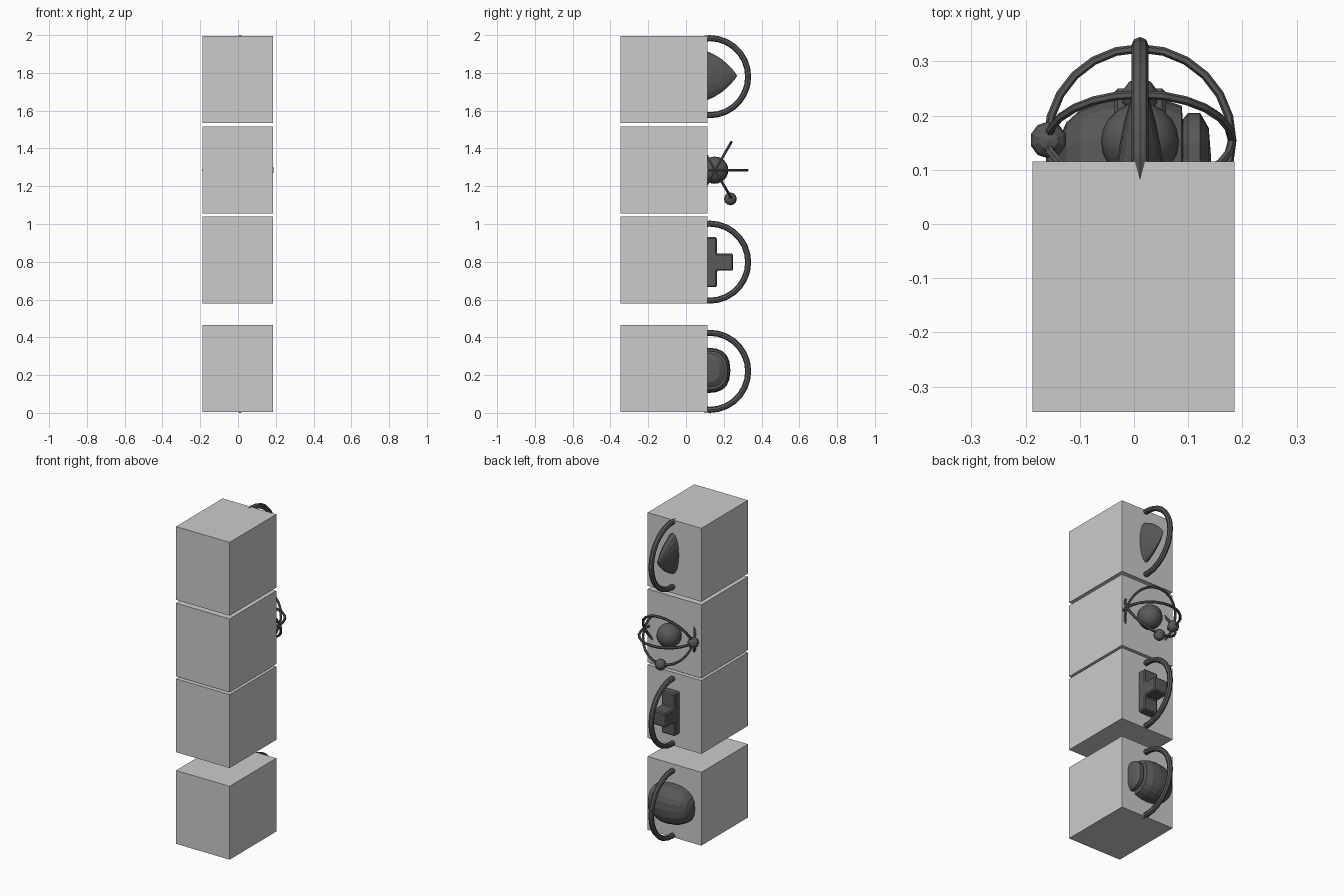
import bpy, bmesh
from math import pi, cos, sin, radians, copysign

if "Cube" in bpy.data.objects:
    bpy.data.objects.remove(bpy.data.objects["Cube"])

dark = bpy.data.materials.new("dark_grey")
dark.diffuse_color = (0.1, 0.1, 0.1, 1)
dark.use_nodes = True
dark.node_tree.nodes["Principled BSDF"].inputs["Base Color"].default_value = dark.diffuse_color
CX = 0.011  # badges sit on this x


def finish(name, bm, mat=dark):
    bmesh.ops.recalc_face_normals(bm, faces=bm.faces)
    me = bpy.data.meshes.new(name)
    bm.to_mesh(me)
    bm.free()
    ob = bpy.data.objects.new(name, me)
    bpy.context.collection.objects.link(ob)
    if mat:
        me.materials.append(mat)
    return ob


def box(name, x, y, z, mat=None):
    bm = bmesh.new()
    bmesh.ops.create_cube(bm, size=1)
    for v in bm.verts:
        v.co = [(a + b) / 2 + c * (b - a) for c, (a, b) in zip(v.co, (x, y, z))]
    return finish(name, bm, mat)


def ring(name, loc, rot, R, r, seg, sides):
    bpy.ops.mesh.primitive_torus_add(location=loc, rotation=rot, major_radius=R, minor_radius=r,
                                     major_segments=seg, minor_segments=sides)
    ob = bpy.context.object
    ob.name = name
    ob.data.materials.append(dark)


def ball(name, loc, r, seg, rings):
    bpy.ops.mesh.primitive_uv_sphere_add(location=loc, radius=r, segments=seg, ring_count=rings)
    ob = bpy.context.object
    ob.name = name
    ob.data.materials.append(dark)
    return ob


def loft(name, sections):
    # skin closed loops of equal length; cap both ends
    bm = bmesh.new()
    loops = [[bm.verts.new(p) for p in s] for s in sections]
    n = len(loops[0])
    for a, b in zip(loops, loops[1:]):
        for i in range(n):
            j = (i + 1) % n
            bm.faces.new((a[i], a[j], b[j], b[i]))
    bm.faces.new(loops[0])
    bm.faces.new(loops[-1])
    return finish(name, bm)


# four stacked blocks
for i, z in enumerate((0.005, 0.58, 1.055, 1.535)):
    box(f"block_{i + 1}", (-0.187, 0.185), (-0.347, 0.115), (z, z + 0.46))

# upright hoops, half sunk in the back of three blocks
for i, z in enumerate((0.22, 0.798, 1.78)):
    ring(f"hoop_{i + 1}", (CX, 0.125, z), (0, pi / 2, 0), 0.204, 0.016, 28, 8)

# bottom badge: squarish barrel turned around x with a grooved end cap
def rounded_square(x, r, n=20, e=0.8):
    pts = []
    for k in range(n):
        c, s = cos(2 * pi * k / n), sin(2 * pi * k / n)
        pts.append((x, 0.115 + r * copysign(abs(c) ** e, c), 0.225 + r * copysign(abs(s) ** e, s)))
    return pts


barrel = [(-0.142, 0.01), (-0.139, 0.04), (-0.125, 0.072), (-0.1, 0.095), (-0.055, 0.114), (0, 0.12),
          (0.05, 0.116), (0.088, 0.103), (0.09, 0.078), (0.1, 0.09), (0.122, 0.09), (0.138, 0.062), (0.142, 0.01)]
loft("barrel_badge", [rounded_square(x, r) for x, r in barrel])

# plus badge
bm = bmesh.new()
w, l = 0.045, 0.132
outline = [(w, w), (w, l), (-w, l), (-w, w), (-l, w), (-l, -w), (-w, -w), (-w, -l), (w, -l), (w, -w), (l, -w), (l, w)]
face = bm.faces.new([bm.verts.new((CX - 0.048, 0.118 + a, 0.798 + b)) for a, b in outline])
ext = bmesh.ops.extrude_face_region(bm, geom=[face])
for v in ext["geom"]:
    if isinstance(v, bmesh.types.BMVert):
        v.co.x += 0.096
plus = finish("plus_badge", bm)
bev = plus.modifiers.new("bevel", "BEVEL")
bev.width, bev.segments = 0.007, 1

# atom badge: core, three orbits, two small balls
AZ = 1.285
core = ball("atom_core", (CX, 0.152, AZ), 0.072, 20, 12)
for a in (0, 60, -60):
    ring(f"orbit_{a}", (CX, 0.154, AZ), (radians(a), 0, 0), 0.17, 0.008, 24, 6)
ball("orbit_ball_side", (-0.158, 0.155, AZ), 0.034, 10, 6)
ball("orbit_ball_low", (CX, 0.235, AZ - 0.152), 0.034, 10, 6)

# pointed drop badge, tip towards the back, flattened in x
drop = [(0.03, 0.06), (0.07, 0.115), (0.115, 0.128), (0.15, 0.112), (0.19, 0.087),
        (0.23, 0.052), (0.255, 0.023), (0.27, 0.002)]
loft("drop_badge", [[(CX + 0.33 * r * cos(2 * pi * k / 16), y, 1.785 + r * sin(2 * pi * k / 16))
                     for k in range(16)] for y, r in drop])
core.select_set(True)
bpy.context.view_layer.objects.active = core
bpy.ops.object.shade_smooth_by_angle()
